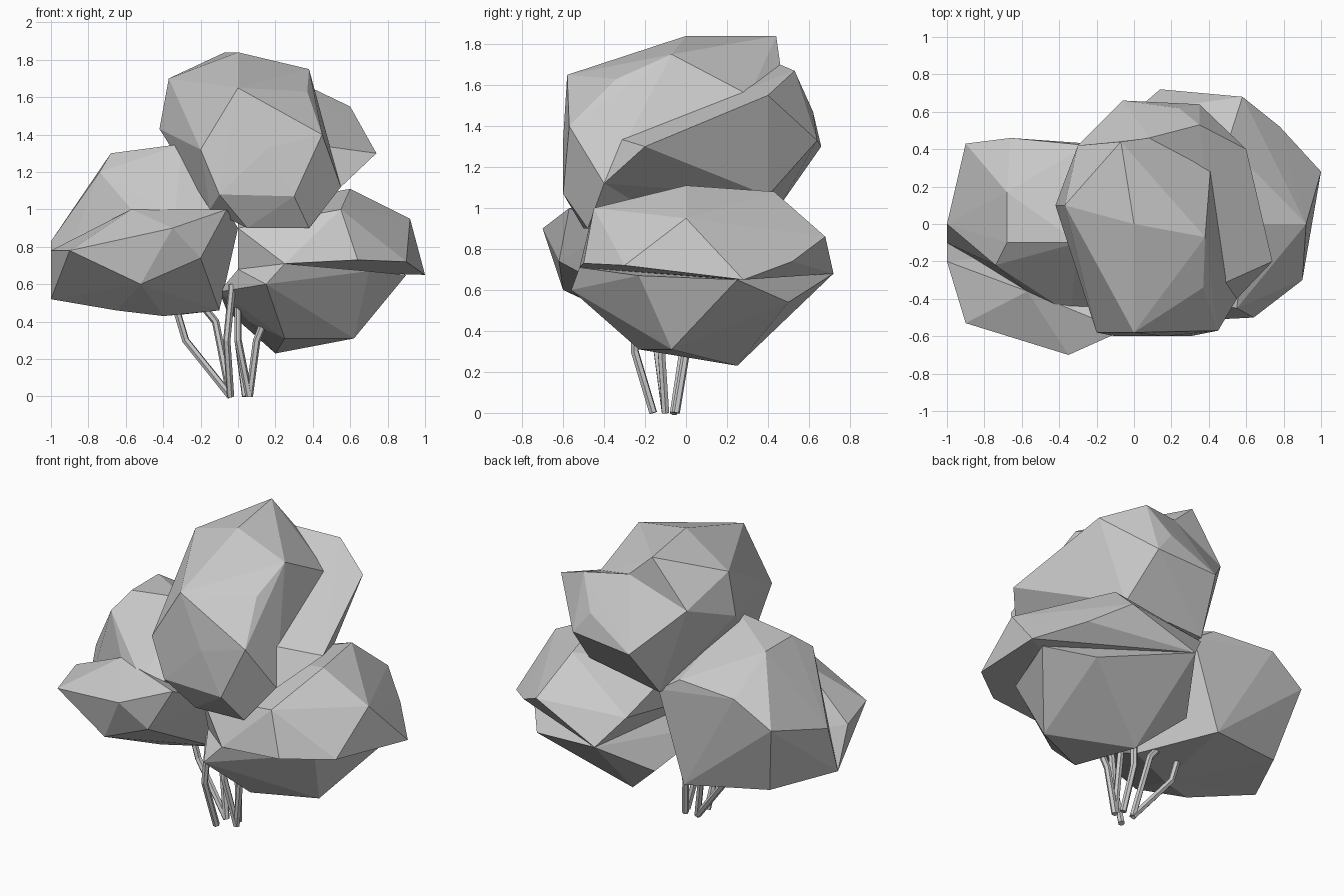
import bpy
import bmesh

if "Cube" in bpy.data.objects:
    bpy.data.objects.remove(bpy.data.objects["Cube"], do_unlink=True)


def make_material(name, value):
    mat = bpy.data.materials.new(name)
    mat.use_nodes = True
    colour = (value, value, value, 1)
    mat.diffuse_color = colour
    mat.node_tree.nodes["Principled BSDF"].inputs["Base Color"].default_value = colour
    return mat


grey = make_material("pale grey", 0.6)


def add_object(name, data):
    data.materials.append(grey)
    obj = bpy.data.objects.new(name, data)
    bpy.context.collection.objects.link(obj)
    return obj


def foliage_clump(name, corners):
    """Faceted leaf mass: the convex hull of its corner points."""
    bm = bmesh.new()
    for corner in corners:
        bm.verts.new(corner)
    bmesh.ops.convex_hull(bm, input=bm.verts[:])
    loose = [v for v in bm.verts if not v.link_faces]
    bmesh.ops.delete(bm, geom=loose, context='VERTS')
    bmesh.ops.recalc_face_normals(bm, faces=bm.faces[:])
    mesh = bpy.data.meshes.new(name)
    bm.to_mesh(mesh)
    bm.free()
    return add_object(name, mesh)


def stem(name, base, knee, tip, radius=0.02):
    """Thin faceted branch swept along a bent path."""
    curve = bpy.data.curves.new(name, 'CURVE')
    curve.dimensions = '3D'
    curve.bevel_depth = radius
    curve.bevel_resolution = 1
    curve.use_fill_caps = True
    path = [base, knee, tip]
    spline = curve.splines.new('POLY')
    spline.points.add(len(path) - 1)
    for point, position in zip(spline.points, path):
        point.co = (*position, 1)
    spline.use_smooth = False
    return add_object(name, curve)


# Seam corners shared by neighbouring clumps
crown_seam = [(.41, .31, 1.55), (-.13, .45, 1), (-.3, .42, 1.55),
              (.08, .46, 1.7), (.55, -.4, 1.12)]
left_seam = [(.14, .72, .68), (.25, -.52, .71), (0, -.3, .68)]
right_seam = [(-.57, -.36, 1), (-1, -.1, .52), (-.4, -.2, .43), (-.1, -.1, .46)]

# Crown: main mass and the lump behind it on its left side
foliage_clump("crown_main", crown_seam + [
    (0, -.58, 1.65), (0, 0, 1.84), (-.07, .44, 1.84), (.38, -.07, 1.75),
    (.37, -.34, 1.63), (-.37, .1, 1.7), (-.42, .1, 1.43), (-.2, -.58, 1.32),
    (.45, -.57, 1.4), (.16, -.6, 1.33), (-.1, -.6, 1.08), (.3, -.6, 1.07),
    (.05, -.5, .9), (.38, -.48, .9), (-.15, -.45, 1)])
foliage_clump("crown_side", crown_seam + [
    (.45, -.33, 1.34), (.6, .4, 1.55), (.74, -.2, 1.3), (.35, .53, 1.67),
    (.35, .64, 1.33), (.24, .62, 1.47), (.4, .4, 1.06), (.3, -.3, 1),
    (-.06, .66, 1.3)])

# Left mass: broad upper part with an overhanging shelf, and an inset base
foliage_clump("left_mass_upper", left_seam + [
    (.58, .68, .86), (1, .28, .65), (.92, 0, .95), (.9, -.3, .72),
    (.64, -.5, .73), (.6, 0, 1.11), (.55, -.45, 1), (.5, .43, 1.08),
    (0, .6, .86), (0, -.36, .9), (0, .1, 1), (.78, .52, .74)])
foliage_clump("left_mass_lower", left_seam + [
    (.7, -.23, .67), (.7, 0, .52), (.62, -.07, .31), (.25, -.23, .31),
    (.2, .25, .23), (.06, -.1, .4), (-.1, -.15, .56), (.15, -.56, .6),
    (.9, .25, .65), (.7, .5, .54), (-.06, .4, .46)])

# Right mass: tall back lump and a lower front ledge
foliage_clump("right_mass_back", right_seam + [
    (-.68, .17, 1.3), (-.68, -.1, 1.3), (-.3, -.1, 1.35), (-.74, -.22, 1.2),
    (-.9, .43, .95), (-.66, .46, 1.1), (-1, 0, .83), (-.25, .42, 1.1),
    (-.34, -.48, .95), (-.1, -.4, 1), (-.8, .3, .5), (-.28, .42, .44),
    (-.1, .42, 1)])
foliage_clump("right_mass_front", right_seam + [
    (-.35, -.7, .9), (-.9, -.53, .78), (-.06, -.57, 1), (0, -.35, .9),
    (-1, -.2, .78), (-.52, -.6, .6), (-.2, -.62, .74), (-.65, -.3, .46)])

# Stems fanning out from the ground into the foliage
right_foot, left_foot = (-.04, -.06, 0), (.06, -.1, 0)
stem("stem_right", right_foot, (-.28, 0, .3), (-.34, 0, .5))
stem("stem_right_back", right_foot, (-.12, 0, .4), (-.2, 0, .5))
stem("stem_front", (-.04, -.16, 0), (-.06, -.25, .3), (-.03, -.25, .6))
stem("stem_middle", left_foot, (0, -.14, .3), (0, -.1, .6))
stem("stem_left", left_foot, (.1, -.12, .3), (.16, -.14, .45))
stem("stem_back", (.04, -.05, 0), (0, 0, .3), (0, 0, .6))
